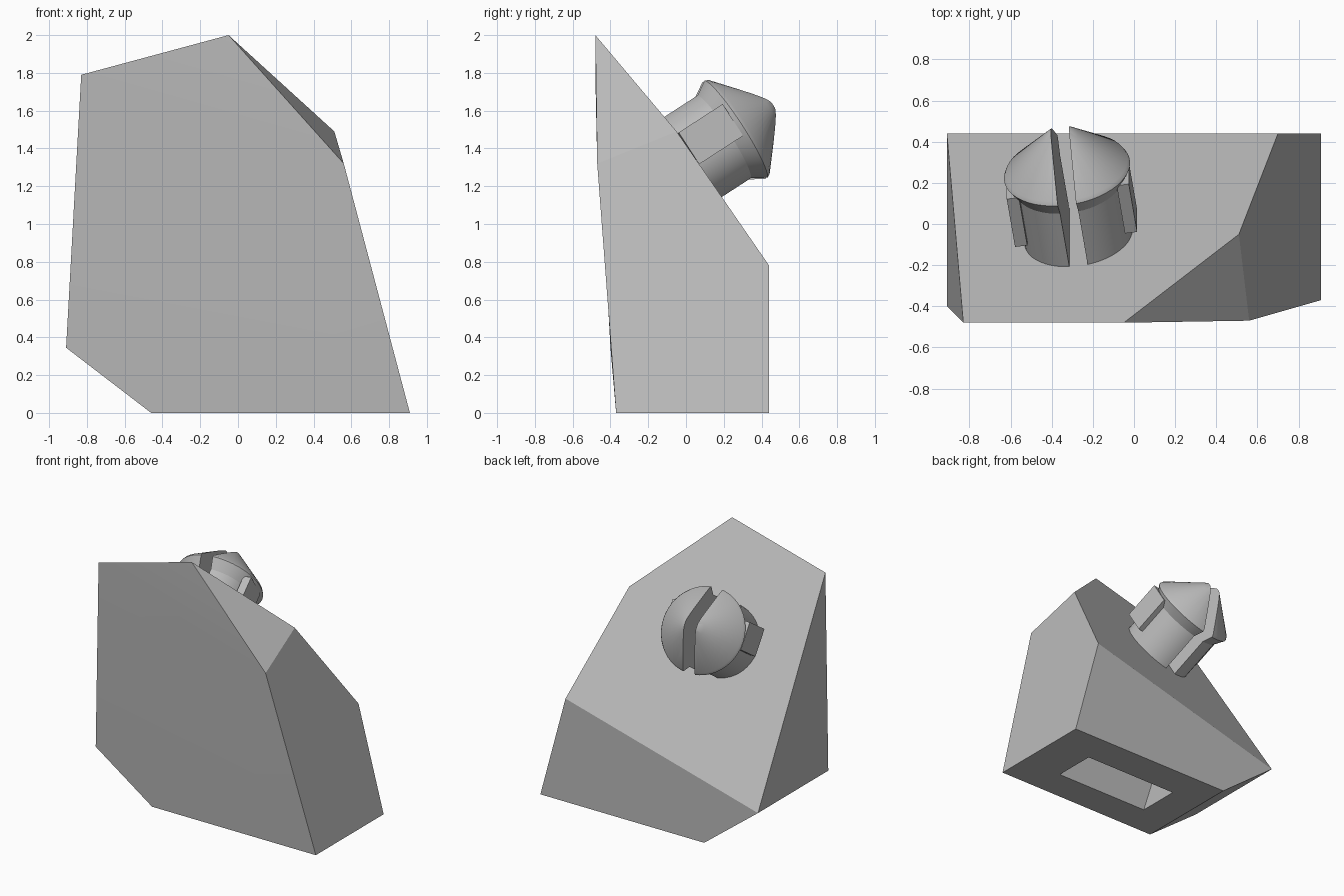
import bpy, bmesh, math
from mathutils import Matrix, Vector

if "Cube" in bpy.data.objects:
    bpy.data.objects.remove(bpy.data.objects["Cube"])

grey = bpy.data.materials.new("plain_grey")
grey.use_nodes = True
grey.diffuse_color = (0.5, 0.5, 0.5, 1)
grey.node_tree.nodes["Principled BSDF"].inputs["Base Color"].default_value = (0.5, 0.5, 0.5, 1)


def finish(name, bm, matrix=Matrix()):
    bmesh.ops.recalc_face_normals(bm, faces=bm.faces)
    mesh = bpy.data.meshes.new(name)
    bm.to_mesh(mesh)
    bm.free()
    mesh.materials.append(grey)
    ob = bpy.data.objects.new(name, mesh)
    ob.matrix_world = matrix
    bpy.context.collection.objects.link(ob)
    return ob


def hull(name, points, matrix=Matrix()):
    bm = bmesh.new()
    for p in points:
        bm.verts.new(p)
    bmesh.ops.convex_hull(bm, input=bm.verts)
    bmesh.ops.dissolve_limit(bm, angle_limit=math.radians(1.5), verts=bm.verts, edges=bm.edges)
    return finish(name, bm, matrix)


def box(name, xs, ys, zs, matrix=Matrix(), lean=0):
    return hull(name, [(x + lean * z, y, z) for x in xs for y in ys for z in zs], matrix)


def lathe(name, profile, matrix, steps=48):
    bm = bmesh.new()
    verts = [bm.verts.new((r, 0, z)) for r, z in profile]
    edges = [bm.edges.new(pair) for pair in zip(verts, verts[1:])]
    bmesh.ops.spin(bm, geom=verts + edges, axis=(0, 0, 1), cent=(0, 0, 0),
                   angle=math.tau, steps=steps)
    bmesh.ops.remove_doubles(bm, verts=bm.verts, dist=0.0005)
    return finish(name, bm, matrix)


def select(ob):
    bpy.ops.object.select_all(action='DESELECT')
    ob.select_set(True)
    bpy.context.view_layer.objects.active = ob


def combine(ob, other, operation):
    other.hide_render = True
    mod = ob.modifiers.new("cut", 'BOOLEAN')
    mod.object, mod.operation, mod.solver = other, operation, 'EXACT'
    select(ob)
    bpy.ops.object.modifier_apply(modifier=mod.name)
    bpy.data.objects.remove(other)


# Faceted block: front outline, then the back corners and the sloping face
block = hull("faceted_block", [
    (-0.83, -0.48, 1.79), (-0.05, -0.48, 2.0), (0.56, -0.47, 1.32),
    (0.91, -0.37, 0), (-0.46, -0.37, 0), (-0.91, -0.40, 0.345),
    (0.51, -0.05, 1.49), (0.70, 0.44, 0.78), (-0.91, 0.44, 0.345),
    (-0.46, 0.44, 0), (0.91, 0.44, 0)])

# Leaning rectangular pocket in the underside
combine(block, box("pocket_cutter", (-0.2, 0.58), (-0.13, 0.19), (-0.1, 0.5), lean=-0.31), 'DIFFERENCE')

# Frame of the pin: z along the slope normal, y up the slope
normal = Vector((-0.269, 1.545, 1)).normalized()
side = Vector((0, -normal.z, normal.y)).cross(normal).normalized()
up = normal.cross(side)
frame = Matrix((side, up, normal)).transposed().to_4x4()
frame.translation = (-0.27, -0.06, 1.292)

# Snap pin with a conical head
pin = lathe("split_pin", [
    (0, -0.05), (0.265, -0.05), (0.265, 0.31), (0.31, 0.385),
    (0.3, 0.405), (0.085, 0.59), (0.05, 0.62), (0, 0.635)], frame)

# Flat ribs on both sides of the shank
for x in (-0.27, 0.27):
    combine(pin, box("rib", (x - 0.03, x + 0.03), (-0.05, 0.15), (0.08, 0.36), frame), 'UNION')

# Slot that splits the pin in two
combine(pin, box("slot_cutter", (-0.045, 0.045), (-0.5, 0.5), (-0.2, 0.9), frame), 'DIFFERENCE')

for ob in (block, pin):
    select(ob)
    bpy.ops.object.shade_smooth_by_angle(angle=math.radians(25))
